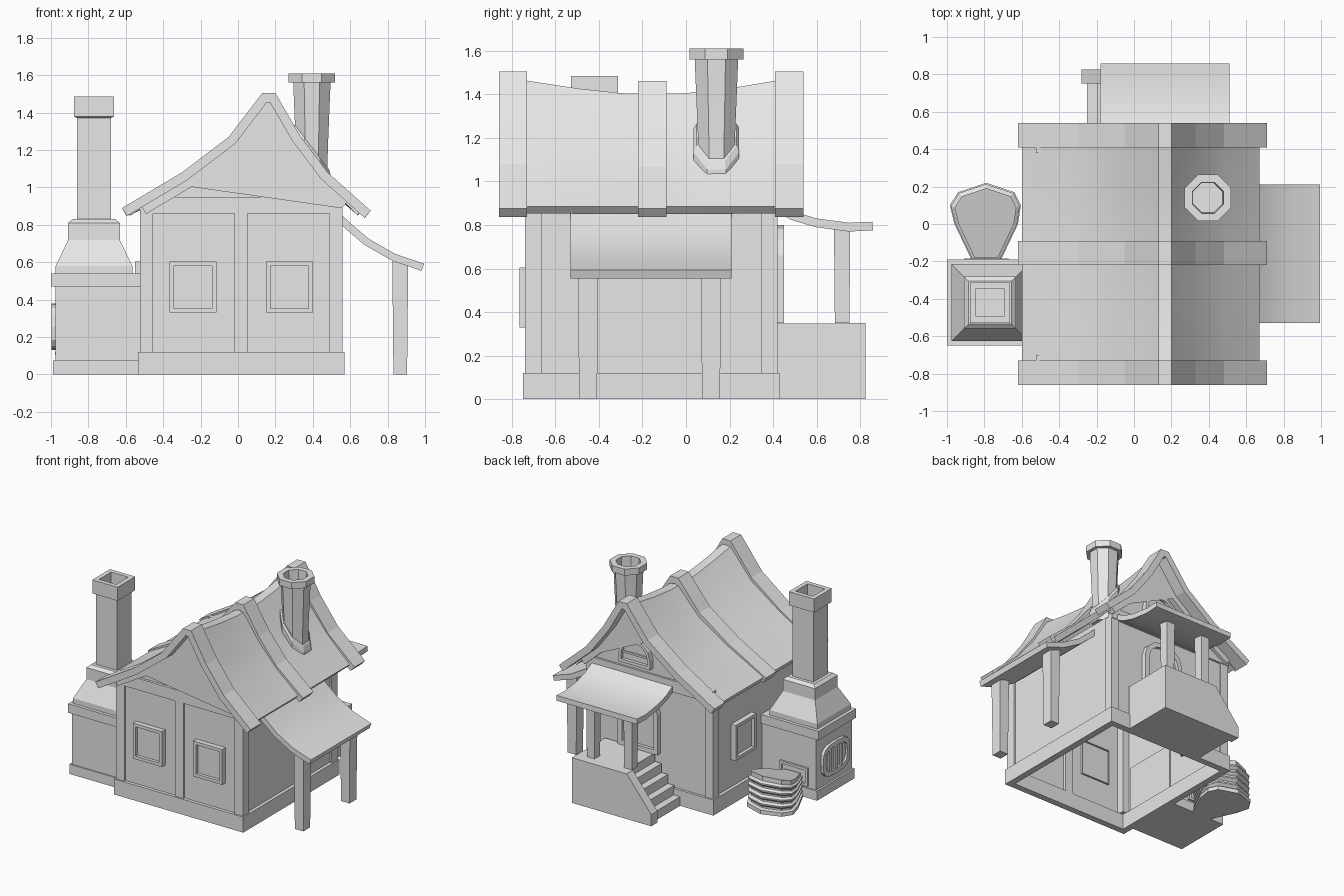
import bpy, bmesh, math
from mathutils import Vector

if "Cube" in bpy.data.objects:
    bpy.data.objects.remove(bpy.data.objects["Cube"])

grey = bpy.data.materials.new("plain_grey")
grey.use_nodes = True
COLOUR = (0.8, 0.8, 0.8, 1)
grey.diffuse_color = COLOUR
grey.node_tree.nodes["Principled BSDF"].inputs["Base Color"].default_value = COLOUR


def loft(name, rings, first=True, last=True, smooth=False):
    """Skin a list of equal point rings, with optional end caps."""
    bm = bmesh.new()
    rows = [[bm.verts.new(p) for p in ring] for ring in rings]
    n = len(rows[0])
    for a, b in zip(rows, rows[1:]):
        for i in range(n):
            j = (i + 1) % n
            bm.faces.new((a[i], a[j], b[j], b[i]))
    if first:
        bm.faces.new(rows[0][::-1])
    if last:
        bm.faces.new(rows[-1])
    bmesh.ops.recalc_face_normals(bm, faces=bm.faces)
    mesh = bpy.data.meshes.new(name)
    bm.to_mesh(mesh)
    bm.free()
    mesh.materials.append(grey)
    if smooth:
        mesh.shade_smooth()
        mesh.set_sharp_from_angle(angle=math.radians(35))
    obj = bpy.data.objects.new(name, mesh)
    bpy.context.collection.objects.link(obj)
    return obj


def rect(x0, x1, y0, y1, z):
    return [(x0, y0, z), (x1, y0, z), (x1, y1, z), (x0, y1, z)]


def box(name, x0, x1, y0, y1, z0, z1, taper=0):
    """Box whose foot is narrower by the taper on each side."""
    t = taper
    return loft(name, [rect(x0 + t, x1 - t, y0 + t, y1 - t, z0), rect(x0, x1, y0, y1, z1)])


def offset(path, t):
    """Shift a 2D path to its lower side by t, with mitred corners."""
    pts = [Vector(p) for p in path]
    normals = []
    for a, b in zip(pts, pts[1:]):
        d = (b - a).normalized()
        normals.append(Vector((d.y, -d.x)))
    before, after = [normals[0]] + normals, normals + [normals[-1]]
    return [p + (m + n) * t / (1 + m.dot(n)) for p, m, n in zip(pts, before, after)]


def along_y(u, v, w):
    return (u, w, v)


def along_x(u, v, w):
    return (w, u, v)


def strip(name, path, t, stations, place=along_y, smooth=False):
    """Thick sheet swept along an axis; each station is (position, height scale)."""
    rings = []
    for w, s in stations:
        top = [(u, EAVE + (v - EAVE) * s) for u, v in path]
        ring = top + [tuple(p) for p in offset(top, t)][::-1]
        rings.append([place(u, v, w) for u, v in ring])
    return loft(name, rings, smooth=smooth)


def panel(name, outline, border, depth, place, centre):
    """Raised frame with a recessed pane, drawn in a wall plane."""
    cu, cv = centre
    us, vs = [p[0] for p in outline], [p[1] for p in outline]
    hu, hv = max(us), max(vs)
    inner = [(u * (hu - border) / hu, v * (hv - border) / hv) for u, v in outline]
    steps = [(outline, -0.02), (outline, depth), (inner, depth), (inner, depth * 0.3)]
    return loft(name, [[place(cu + u, cv + v, d) for u, v in o] for o, d in steps], first=False)


def rectangle(hw, hh):
    return [(-hw, -hh), (hw, -hh), (hw, hh), (-hw, hh)]


def arch(hw, hh, rise, n=6):
    arc = [math.pi * i / n for i in range(n + 1)]
    return [(-hw, -hh), (hw, -hh)] + [(hw * math.cos(a), hh - rise + rise * math.sin(a)) for a in arc]


# Wall planes: (along, up, outward)
def front(u, v, d):
    return (u, -0.73 - d, v)


def back(u, v, d):
    return (u, 0.415 + d, v)


def left_wall(u, v, d):
    return (-0.515 - d, u, v)


def furnace_side(u, v, d):
    return (-0.975 - d, u, v)


def furnace_back(u, v, d):
    return (u, -0.2 + d, v)


EAVE = 0.885
TRIM = [(-0.62, 0.89), (-0.3, 1.08), (-0.05, 1.27), (0.13, 1.505),
        (0.2, 1.505), (0.33, 1.28), (0.48, 1.08), (0.71, 0.875)]
SHEET = [(-0.6, 0.89)] + TRIM[1:-1] + [(0.67, 0.885)]

# Walls, open below, and the two gables
loft("walls", [rect(-0.51, 0.545, -0.725, 0.41, z) for z in (0, 0.9)], False, False)
GABLE = [(-0.51, 0.88), (-0.5, 0.92), (-0.3, 1.03), (-0.05, 1.2), (0.165, 1.43),
         (0.33, 1.2), (0.48, 1.03), (0.54, 0.94), (0.545, 0.88)]
for side, y0, y1 in (("front", -0.725, -0.69), ("back", 0.375, 0.41)):
    loft(side + "_gable", [[(x, y, z) for x, z in GABLE] for y in (y0, y1)])

# Base boards
for side, y0, y1 in (("front", -0.75, -0.7), ("back", 0.38, 0.43)):
    box(side + "_base_board", -0.535, 0.57, y0, y1, 0, 0.12)
for side, x0, x1 in (("right", -0.535, -0.485), ("left", 0.52, 0.57)):
    box(side + "_base_board", x0, x1, -0.75, 0.43, 0, 0.12)

# Timber frame
for x0, x1 in ((-0.525, -0.455), (0.49, 0.56)):
    for y0, y1 in ((-0.74, -0.665), (0.345, 0.42)):
        box("corner_post", x0, x1, y0, y1, 0.12, 0.88)
box("front_centre_post", -0.02, 0.05, -0.74, -0.7, 0.12, 0.88)
for side, y0, y1 in (("front", -0.745, -0.7), ("back", 0.38, 0.425)):
    box(side + "_gable_beam", -0.525, 0.56, y0, y1, 0.86, 0.95)

# Sagging roof with raised trims and rake boards
strip("roof", SHEET, 0.045,
      [(-0.75, 0.937), (-0.5, 0.875), (-0.3, 0.84), (-0.15, 0.835), (0, 0.84),
       (0.2, 0.875), (0.43, 0.937)], smooth=True)
for name, y0, y1, s in (("front_roof_trim", -0.86, -0.73, 1), ("middle_roof_trim", -0.22, -0.09, 0.93),
                        ("back_roof_trim", 0.41, 0.54, 1)):
    strip(name, TRIM, 0.05, [(y0, s), (y1, s)])
rake = offset(TRIM, 0.048)
rake[0] = rake[0].lerp(rake[1], 0.25)
rake[-1] = rake[-1].lerp(rake[-2], 0.4)
for name, y0, y1 in (("front_rake", -0.77, -0.71), ("back_rake", 0.4, 0.45)):
    strip(name, rake, 0.045, [(y0, 1), (y1, 1)])

# Windows and door
for x in (-0.24, 0.275):
    panel("front_window", rectangle(0.125, 0.137), 0.024, 0.035, front, (x, 0.467))
panel("side_window", rectangle(0.125, 0.137), 0.024, 0.035, left_wall, (0.05, 0.467))
panel("door", arch(0.17, 0.225, 0.14), 0.035, 0.035, back, (0.1, 0.575))
panel("attic_window", arch(0.135, 0.1, 0.13), 0.025, 0.035, back, (0.13, 1.09))
box("attic_window_bar", 0.02, 0.24, 0.41, 0.435, 1.06, 1.075)

# Side awning on tapered posts
AWNING = [(0.53, 0.875), (0.6, 0.81), (0.7, 0.725), (0.84, 0.645), (0.995, 0.592)]
strip("awning", AWNING, 0.04, [(-0.53, 1), (0.21, 1)], smooth=True)
for y in (-0.45, 0.115):
    box("awning_post", 0.825, 0.91, y - 0.047, y + 0.047, 0, 0.61, 0.006)

# Back porch with steps
PORCH = [(0.41, 0.91), (0.5, 0.86), (0.6, 0.83), (0.75, 0.81), (0.857, 0.815)]
strip("porch_roof", PORCH, 0.04, [(-0.18, 1), (0.51, 1)], along_x, True)
box("porch_deck", -0.03, 0.4, 0.42, 0.76, 0, 0.348)
CHEEK = [(0.4, 0), (0.4, 0.35), (-0.07, 0.35), (-0.28, 0.09), (-0.28, 0)]
loft("porch_side_wall", [[(x, y, z) for x, z in CHEEK] for y in (0.75, 0.825)])
for i in range(4):
    box("step", -0.25 + 0.055 * i, -0.02, 0.42, 0.76, 0.07 * i, 0.07 * (i + 1))
for x in (-0.03, 0.29):
    box("porch_post", x - 0.037, x + 0.037, 0.68, 0.755, 0.35, 0.8, 0.004)

# Furnace: stacked square sections up to a hollow chimney
FX, FY = -0.77, -0.42
box("furnace_base", -0.99, -0.5, -0.65, -0.19, 0, 0.075)
box("furnace_body", -0.975, -0.5, -0.64, -0.2, 0.075, 0.48)
box("furnace_ledge", -1, -0.51, -0.65, -0.19, 0.47, 0.54)
flue = [(0.205, 0.54), (0.205, 0.58), (0.138, 0.72), (0.138, 0.81), (0.115, 0.83), (0.09, 0.83),
        (0.09, 1.37), (0.108, 1.38), (0.108, 1.485), (0.074, 1.485), (0.074, 1.4)]
loft("furnace_chimney", [rect(FX - r, FX + r, FY - r, FY + r, z) for r, z in flue])

# Furnace door with grate, and the air inlet
angles = [math.tau * i / 16 for i in range(16)]


def rounded(v):
    return math.copysign(abs(v) ** 0.6, v)


panel("furnace_door", [(0.165 * rounded(math.cos(a)), 0.125 * rounded(math.sin(a))) for a in angles],
      0.035, 0.022, furnace_side, (FY, 0.255))
for k in (-1, 0, 1):
    box("grate_bar", -0.993, -0.97, FY + k * 0.07 - 0.015, FY + k * 0.07 + 0.015, 0.16, 0.35)
panel("air_inlet", rectangle(0.12, 0.07), 0.02, 0.015, furnace_back, (-0.79, 0.16))

# Bellows: a teardrop outline repeated as tilted folds
TEAR = [(0.07, -0.21), (0.17, 0.0), (0.185, 0.1), (0.15, 0.17), (0, 0.22),
        (-0.15, 0.17), (-0.195, 0.1), (-0.17, 0.0), (-0.07, -0.21)]
folds = [(1, 0), (1, 0.03)]
for i in range(4):
    z = 0.035 + 0.05 * i
    folds += [(0.87, z), (0.87, z + 0.012), (0.97, z + 0.03), (0.97, z + 0.04)]
folds += [(0.87, 0.235), (0.87, 0.27)]
loft("bellows", [[(-0.79 + x * s, y * s, h * (0.85 + 0.9 * y)) for x, y in TEAR] for s, h in folds])

# Round chimney, hollow at the top, with a collar lying on the slope
CX, CY = 0.395, 0.14


def octagon(r, z, slope=0.0):
    spin = [math.tau * (i + 0.5) / 8 for i in range(8)]
    return [(CX + r * math.cos(a), CY + r * math.sin(a), z - slope * r * math.cos(a)) for a in spin]


loft("round_chimney", [octagon(r, z) for r, z in
     ((0.09, 0.98), (0.092, 1.2), (0.108, 1.56), (0.135, 1.56), (0.135, 1.61), (0.09, 1.61), (0.085, 1.5))],
     smooth=True)
loft("chimney_collar", [octagon(r, z, 1.3) for r, z in
     ((0.113, 1.1), (0.113, 1.19), (0.1, 1.215), (0.085, 1.215))])
